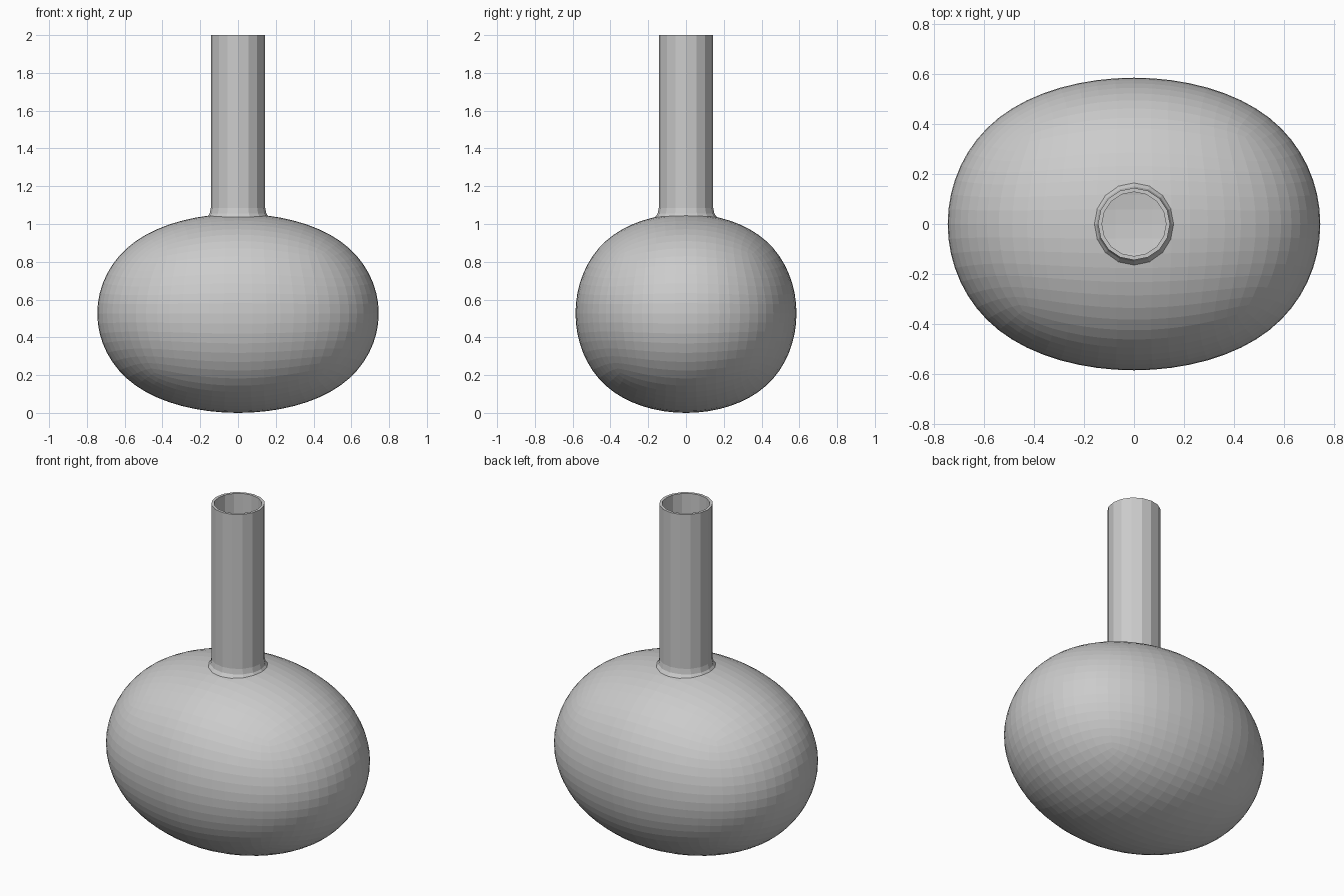
import bpy, bmesh, math
from mathutils import Vector

if "Cube" in bpy.data.objects:
    bpy.data.objects.remove(bpy.data.objects["Cube"])

SIDES = 16


def add_object(name, bm):
    bmesh.ops.recalc_face_normals(bm, faces=bm.faces)
    me = bpy.data.meshes.new(name)
    bm.to_mesh(me)
    bm.free()
    ob = bpy.data.objects.new(name, me)
    bpy.context.collection.objects.link(ob)
    return ob


def apply_mods(ob):
    dg = bpy.context.evaluated_depsgraph_get()
    me = bpy.data.meshes.new_from_object(ob.evaluated_get(dg))
    ob.modifiers.clear()
    ob.data = me


def rounded_box(name, half, centre_z):
    """Subdivided cube stretched to the given half sizes."""
    bm = bmesh.new()
    bmesh.ops.create_cube(bm, size=2)
    ob = add_object(name, bm)
    sub = ob.modifiers.new("round", 'SUBSURF')
    sub.levels = sub.render_levels = 4
    apply_mods(ob)
    m = max(v.co.x for v in ob.data.vertices)
    for v in ob.data.vertices:
        v.co = Vector((v.co.x * half[0] / m, v.co.y * half[1] / m,
                       v.co.z * half[2] / m + centre_z))
    return ob


def lathe(name, profile):
    """Closed solid from (radius, z) rings."""
    bm = bmesh.new()
    rings = [[bm.verts.new((r * math.cos(2 * math.pi * i / SIDES),
                            r * math.sin(2 * math.pi * i / SIDES), z))
              for i in range(SIDES)] for r, z in profile]
    for a, b in zip(rings, rings[1:]):
        for i in range(SIDES):
            j = (i + 1) % SIDES
            bm.faces.new((a[i], a[j], b[j], b[i]))
    bm.faces.new(rings[0])
    bm.faces.new(rings[-1])
    return add_object(name, bm)


def boolean(ob, other, op):
    mod = ob.modifiers.new(op, 'BOOLEAN')
    mod.operation, mod.solver, mod.object = op, 'EXACT', other
    apply_mods(ob)
    bpy.data.objects.remove(other)


# Round body and straight neck with a small flare at its foot
flask = rounded_box("flask", (0.745, 0.585, 0.527), 0.527)
neck = lathe("neck", [(0.165, 0.98), (0.165, 1.035), (0.15, 1.055),
                      (0.144, 1.085), (0.144, 2.0)])
boolean(flask, neck, 'UNION')

# Hollow inside, open at the mouth
cavity = rounded_box("cavity", (0.73, 0.57, 0.512), 0.527)
bore = lathe("bore", [(0.128, 0.9), (0.128, 2.1)])
boolean(cavity, bore, 'UNION')
boolean(flask, cavity, 'DIFFERENCE')

for p in flask.data.polygons:
    p.use_smooth = False
